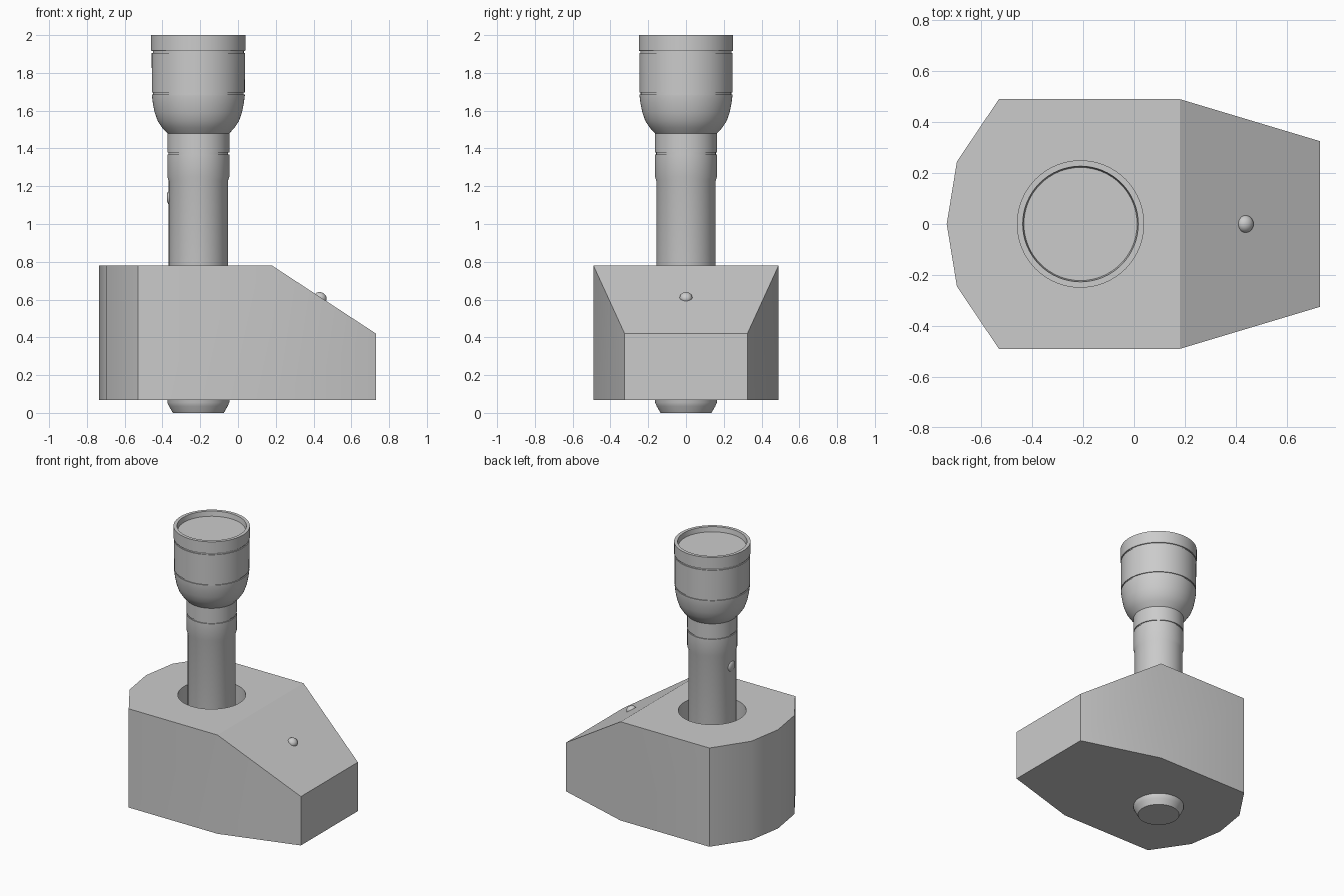
import bpy, bmesh, math
from mathutils import Matrix, Vector

if "Cube" in bpy.data.objects:
    bpy.data.objects.remove(bpy.data.objects["Cube"])

CX = -0.21  # axis of the torch


def add_object(name, bm, angle=30):
    bmesh.ops.recalc_face_normals(bm, faces=bm.faces[:])
    mesh = bpy.data.meshes.new(name)
    bm.to_mesh(mesh)
    bm.free()
    ob = bpy.data.objects.new(name, mesh)
    bpy.context.collection.objects.link(ob)
    bpy.ops.object.select_all(action='DESELECT')
    ob.select_set(True)
    bpy.context.view_layer.objects.active = ob
    bpy.ops.object.shade_smooth_by_angle(angle=math.radians(angle))
    return ob


def lathe(name, profile, steps=64):
    """Revolve (radius, z) points about the torch axis, with both ends capped."""
    bm = bmesh.new()
    rings = [[bm.verts.new((CX + r * math.cos(2 * math.pi * i / steps),
                            r * math.sin(2 * math.pi * i / steps), z))
              for i in range(steps)] for r, z in profile]
    for a, b in zip(rings, rings[1:]):
        for i in range(steps):
            j = (i + 1) % steps
            bm.faces.new((a[i], a[j], b[j], b[i]))
    bm.faces.new(rings[0][::-1])
    bm.faces.new(rings[-1])
    return add_object(name, bm)


def dome(name, location, normal, radius, height):
    """Flattened ball half sunk in a surface."""
    rot = Vector((0, 0, 1)).rotation_difference(Vector(normal)).to_matrix().to_4x4()
    bm = bmesh.new()
    bmesh.ops.create_uvsphere(
        bm, u_segments=24, v_segments=12, radius=1,
        matrix=Matrix.Translation(location) @ rot @ Matrix.Diagonal((radius, radius, height, 1)))
    return add_object(name, bm)


# Charging base: half outline mirrored in y, with a sloped nose
half = [(0.73, 0.325), (0.18, 0.49), (-0.53, 0.49), (-0.695, 0.245)]
outline = half + [(-0.735, 0)] + [(x, -y) for x, y in reversed(half)]
bm = bmesh.new()
low = [bm.verts.new((x, y, 0.067)) for x, y in outline]
top = [bm.verts.new((x, y, 0.42 if x > 0.5 else 0.78)) for x, y in outline]
n = len(outline)
for i in range(n):
    j = (i + 1) % n
    bm.faces.new((low[i], low[j], top[j], top[i]))
bm.faces.new(low[::-1])
bm.faces.new(top[1:-1])
bm.faces.new((top[0], top[1], top[-2], top[-1]))
base = add_object("charging_base", bm)

# Round socket cut into the base
cutter = lathe("socket_cutter", [(0.222, 0.12), (0.222, 1.0)])
cutter.hide_render = True
mod = base.modifiers.new("socket", 'BOOLEAN')
mod.operation = 'DIFFERENCE'
mod.solver = 'EXACT'
mod.object = cutter
bpy.ops.object.select_all(action='DESELECT')
base.select_set(True)
bpy.context.view_layer.objects.active = base
bpy.ops.object.modifier_apply(modifier=mod.name)
bpy.data.objects.remove(cutter)
bpy.ops.object.shade_smooth_by_angle(angle=math.radians(30))


def groove(r, z, depth=0.006, half_width=0.005):
    return [(r, z - half_width), (r - depth, z - half_width),
            (r - depth, z + half_width), (r, z + half_width)]


# Torch body: tail cap, tube, collar, flared head and recessed lens
profile = [(0.135, 0.0), (0.155, 0.035), (0.164, 0.055), (0.164, 0.2), (0.157, 0.21),
           (0.157, 1.23), (0.164, 1.25)]
profile += groove(0.164, 1.373)
profile += [(0.164, 1.48), (0.192, 1.51), (0.215, 1.545), (0.231, 1.59),
            (0.241, 1.64), (0.246, 1.68)]
profile += groove(0.246, 1.69)
profile += groove(0.247, 1.91)
profile += [(0.25, 1.92), (0.25, 2.0), (0.227, 2.0), (0.222, 1.965)]
lathe("torch_body", profile)

# Switch on the tube and indicator lamp on the sloped nose
dome("switch_button", (CX - 0.152, 0, 1.14), (-1, 0, 0), 0.038, 0.015)
dome("indicator_lamp", (0.437, 0, 0.61), (0.36, 0, 0.55), 0.034, 0.028)
